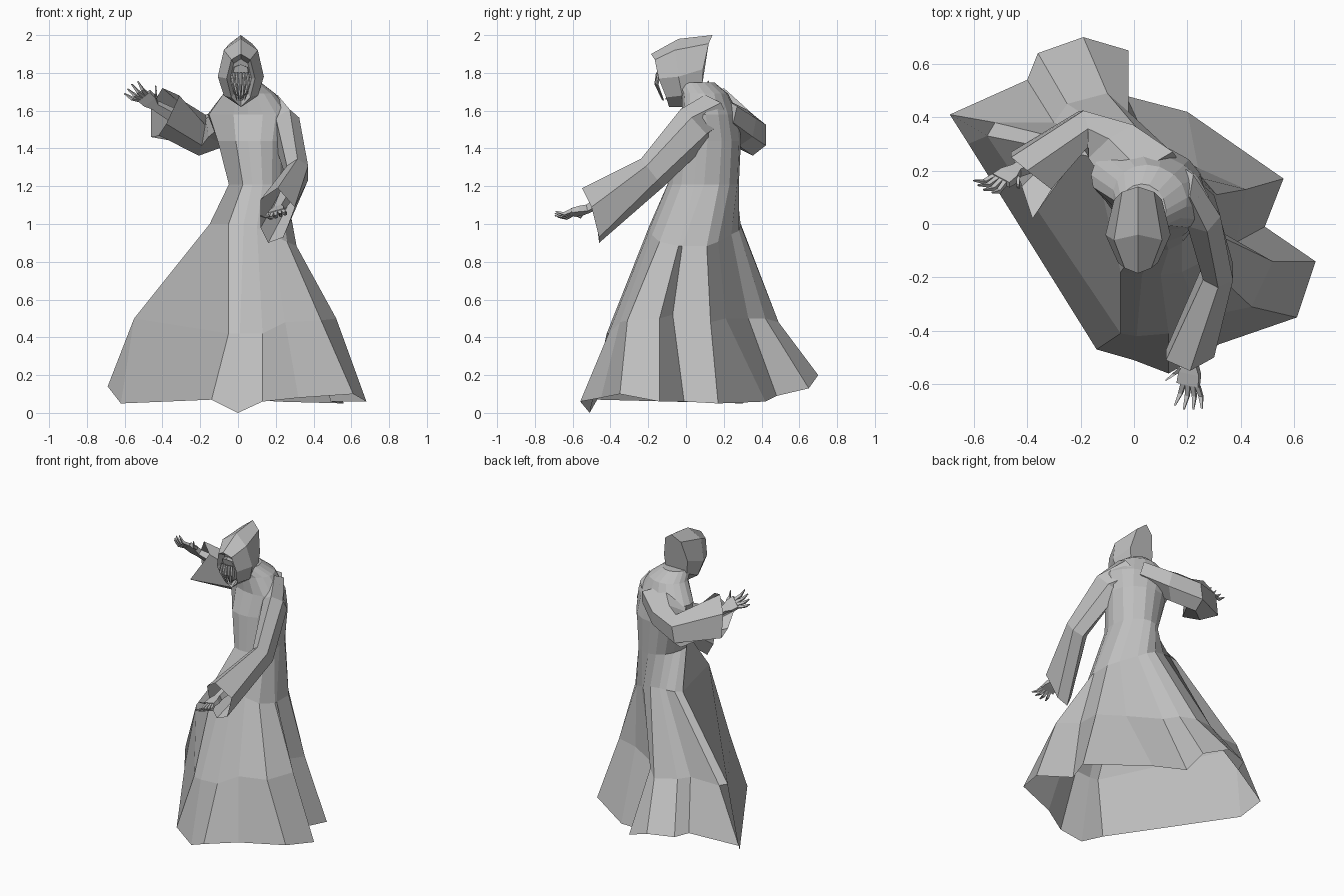
import bpy, bmesh
from math import atan2, cos, sin, tau, radians
from mathutils import Vector

default = bpy.data.objects.get("Cube")
if default:
    bpy.data.objects.remove(default)

# One plain colour for the whole figure
grey = bpy.data.materials.new("plain_grey")
grey.use_nodes = True
shade = (0.52, 0.52, 0.52, 1)
grey.diffuse_color = shade
for node in grey.node_tree.nodes:
    if node.type == "BSDF_PRINCIPLED":
        node.inputs["Base Color"].default_value = shade
        node.inputs["Roughness"].default_value = 0.9


def loft(name, rings, cap_start=False, cap_end=False):
    """Skin a series of closed rings that share one point count."""
    bm = bmesh.new()
    loops = [[bm.verts.new(p) for p in ring] for ring in rings]
    count = len(loops[0])
    for low, high in zip(loops, loops[1:]):
        for i in range(count):
            j = (i + 1) % count
            bm.faces.new((low[i], low[j], high[j], high[i]))
    if cap_start:
        bm.faces.new(loops[0][::-1])
    if cap_end:
        bm.faces.new(loops[-1])
    bmesh.ops.recalc_face_normals(bm, faces=bm.faces)
    mesh = bpy.data.meshes.new(name)
    bm.to_mesh(mesh)
    bm.free()
    mesh.materials.append(grey)
    obj = bpy.data.objects.new(name, mesh)
    bpy.context.collection.objects.link(obj)
    return obj


def oval(center, axis, width, height, sides=6):
    """Ring across an axis, starting at its top point."""
    axis = Vector(axis).normalized()
    side = axis.cross(Vector((0, 0, 1))).normalized()
    top = side.cross(axis)
    turns = [tau * i / sides for i in range(sides)]
    return [Vector(center) + top * height * cos(t) + side * width * sin(t) for t in turns]


# Robe: pleated skirt columns run from the front round by the left side
hem = [(0, -.51, 0), (.13, -.56, .06), (.32, -.45, .08), (.61, -.35, .1),
       (.68, -.14, .06), (.49, -.01, .06), (.56, .17, .05), (.2, .42, .06),
       (-.03, .48, .09), (-.02, .65, .13), (-.19, .7, .2), (-.36, .64, .2),
       (-.4, .54, .2), (-.69, .41, .14), (-.62, .3, .05), (-.14, -.47, .07)]
knee = [(.01, -.42, .42), (.13, -.41, .42), (.25, -.35, .48), (.44, -.31, .49),
        (.52, -.14, .5), (.38, -.07, .52), (.42, .13, .48), (.24, .21, .5),
        (.04, .33, .5), (-.02, .42, .5), (-.1, .49, .48), (-.25, .45, .5),
        (-.3, .38, .5), (-.52, .38, .5), (-.55, .33, .5), (-.05, -.41, .42)]
hip_plan = [(.03, -.19), (.1, -.19), (.18, -.18), (.26, -.14), (.31, -.04), (.31, -.02),
            (.31, .11), (.26, .17), (.17, .24), (.13, .28), (.07, .29), (0, .29),
            (-.05, .29), (-.11, .28), (-.15, .25), (-.05, -.18)]
hip = [(x, y, 1 - .45 * max(0, x - .05)) for x, y in hip_plan]


def torso_ring(cx, cy, z, rx, ry, turn):
    """Rotated ellipse whose points follow the skirt columns."""
    turn = radians(turn)
    start = radians(-109)
    ring = []
    for i, (x, y) in enumerate(hip_plan):
        column = (atan2(y - .06, x - .06) - start) % tau
        even = tau * (i + .4) / len(hip_plan)
        a = start + .35 * column + .65 * even - turn
        u, v = rx * cos(a), ry * sin(a)
        ring.append((cx + u * cos(turn) - v * sin(turn),
                     cy + u * sin(turn) + v * cos(turn), z))
    return ring


loft("robe", [hem, knee, hip,
              torso_ring(.1, .09, 1.21, .15, .19, 0),
              torso_ring(.08, .11, 1.44, .19, .18, -15),
              torso_ring(.06, .13, 1.58, .23, .14, -20),
              torso_ring(.06, .1, 1.69, .14, .12, -18),
              torso_ring(.03, .05, 1.75, .09, .1, 0)], cap_end=True)

# Wide sleeves with hanging cuffs
left_cuff = [(.21, -.55, 1.19), (.12, -.51, 1.13), (.12, -.47, .98),
             (.16, -.46, .9), (.24, -.46, .93), (.3, -.5, 1.09)]
loft("left_sleeve", [oval((.15, .14, 1.6), (.3, -.2, -.3), .09, .11),
                     oval((.25, .05, 1.52), (.12, -.4, -.4), .075, .12),
                     oval((.315, -.18, 1.27), (0, -.7, -.55), .065, .095),
                     left_cuff], cap_start=True)

right_cuff = [(-.4, .2, 1.72), (-.46, .25, 1.62), (-.46, .27, 1.46),
              (-.42, .14, 1.47), (-.38, .02, 1.53), (-.31, .13, 1.68)]
loft("right_sleeve", [oval((.04, .18, 1.58), (-.5, .7, -.25), .16, .09),
                      oval((-.08, .3, 1.51), (-.6, .8, -.25), .12, .1),
                      oval((-.19, .355, 1.47), (-.9, -.1, .15), .08, .11),
                      right_cuff], cap_start=True)


# Hands: forearm and palm in one piece, then five bent, tapered fingers
def hand(label, elbow, wrist, direction, spread, bend):
    elbow, wrist = Vector(elbow), Vector(wrist)
    d = Vector(direction).normalized()
    s = Vector(spread)
    s = (s - d * s.dot(d)).normalized()
    n = d.cross(s)

    def section(center, width, depth):
        return [center + s * width * a + n * depth * b
                for a, b in ((1, 1), (-1, 1), (-1, -1), (1, -1))]

    loft(label + "_palm", [section(elbow, .035, .03), section(wrist, .022, .018),
                           section(wrist + d * .04, .04, .016),
                           section(wrist + d * .085, .043, .012)], True, True)
    for i in range(5):
        fan = (i - 2) / 2
        thumb = i == 4
        root = wrist + d * (.03 if thumb else .08) + s * (.036 * fan)
        aim = (d + s * fan * (.9 if thumb else .4)).normalized()
        size = .075 if thumb else .1 - .012 * abs(fan)
        joint = root + aim * size * .5 + n * bend * .012
        tip = root + aim * size - n * bend * .008
        loft(f"{label}_finger_{i + 1}", [section(root, .0095, .0095),
                                         section(joint, .008, .008),
                                         section(tip, .003, .003)], True, True)


hand("left", (.28, -.33, 1.19), (.215, -.52, 1.08),
     (-.03, -.2, -.05), (-1, .1, -.3), 1)
hand("right", (-.28, .27, 1.54), (-.44, .2, 1.63),
     (-.14, -.09, .12), (.8, -.3, .45), -1)


# Hood: half rings mirrored about its own middle line
def hood_ring(half, middle=.015):
    left = [(middle + x, y, z) for x, y, z in half]
    right = [(middle - x, y, z) for x, y, z in half[-2:0:-1]]
    return left + right


rim = [(0, -.185, 1.9), (.05, -.165, 1.87), (.075, -.145, 1.77),
       (.05, -.105, 1.67), (0, -.09, 1.62)]
crown = [(0, -.04, 1.98), (.09, -.06, 1.92), (.122, -.04, 1.78),
         (.09, -.02, 1.68), (0, -.02, 1.62)]
nape = [(0, .14, 2), (.06, .12, 1.955), (.09, .09, 1.82),
        (.08, .085, 1.73), (0, .08, 1.68)]
recess = [(x * .75, y + .05, 1.77 + (z - 1.77) * .8) for x, y, z in rim]
loft("hood", [hood_ring(r) for r in (recess, rim, crown, nape)], True, True)

# Gaunt face with hanging strands below the brow
brow = [(0, -.16, 1.845), (.035, -.14, 1.83), (.045, -.12, 1.77),
        (.025, -.1, 1.69), (0, -.11, 1.66)]
skull = [(x * 1.2, y + .06, z) for x, y, z in brow]
loft("face", [hood_ring(r) for r in (skull, brow)], cap_end=True)
for i in range(5):
    offset = (i - 2) * .017
    depth = .2 * abs(offset)
    path = [(.015 + offset, -.15 + depth, 1.8, .009),
            (.015 + offset * 1.3, -.16 + depth, 1.74, .008),
            (.015 + offset * .6, -.125 + depth, 1.655, .002)]
    loft(f"face_strand_{i + 1}",
         [oval((x, y, z), (0, -.2, -1), r, r, 4) for x, y, z, r in path], True, True)
